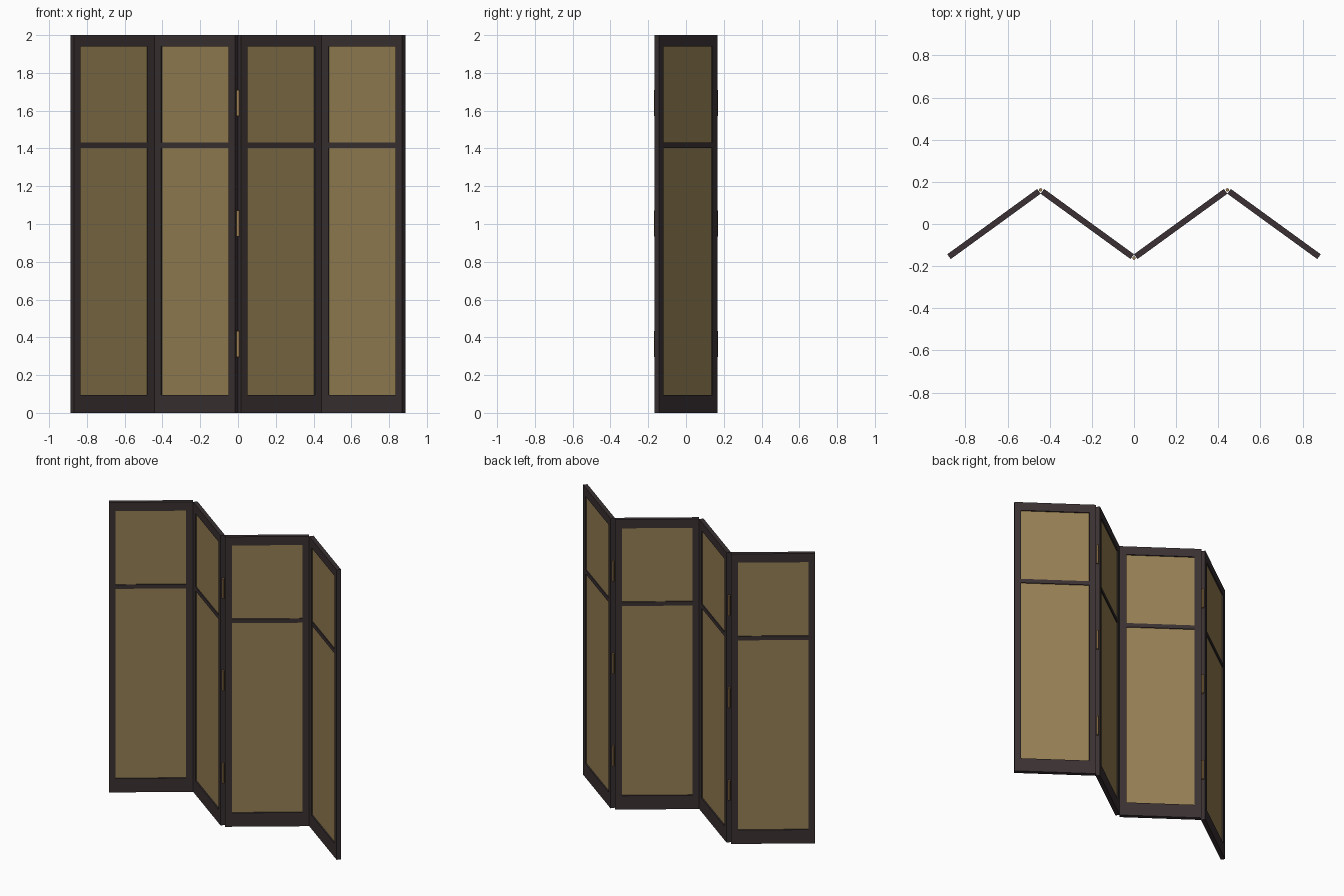
import bpy
import math
from mathutils import Matrix, Vector

cube = bpy.data.objects.get("Cube")
if cube:
    bpy.data.objects.remove(cube, do_unlink=True)


def material(name, color):
    m = bpy.data.materials.new(name)
    m.use_nodes = True
    m.diffuse_color = (*color, 1)
    m.node_tree.nodes["Principled BSDF"].inputs["Base Color"].default_value = (*color, 1)
    return m


dark_wood = material("dark_wood", (0.042, 0.030, 0.032))
tan_paper = material("tan_paper", (0.30, 0.21, 0.085))
brass = material("brass", (0.35, 0.21, 0.08))

HEIGHT, WIDTH, THICK = 2.0, 0.527, 0.028
ANGLE = math.radians(36)
PITCH = 0.443
STILE, TOP_RAIL, BOTTOM_RAIL = 0.043, 0.06, 0.095
MID_LOW, MID_HIGH = 1.403, 1.431


def box(name, x0, x1, z0, z1, depth, mat, placement):
    """Box in a leaf's own plane, then turned and moved into the zigzag."""
    bpy.ops.mesh.primitive_cube_add(size=1)
    ob = bpy.context.object
    ob.name = name
    ob.data.transform(Matrix.Translation(((x0 + x1) / 2, 0, (z0 + z1) / 2))
                      @ Matrix.Diagonal((x1 - x0, depth, z1 - z0, 1)))
    ob.matrix_world = placement
    ob.data.materials.append(mat)
    return ob


# Four framed leaves, alternately turned
half = WIDTH / 2
inner = half - STILE
for i in range(4):
    turn = ANGLE if i % 2 == 0 else -ANGLE
    place = Matrix.Translation(((i - 1.5) * PITCH, 0, 0)) @ Matrix.Rotation(turn, 4, 'Z')
    tag = f"leaf_{i + 1}_"
    box(tag + "left_stile", inner, half, 0, HEIGHT, THICK, dark_wood, place)
    box(tag + "right_stile", -half, -inner, 0, HEIGHT, THICK, dark_wood, place)
    box(tag + "bottom_rail", -inner, inner, 0, BOTTOM_RAIL, THICK, dark_wood, place)
    box(tag + "top_rail", -inner, inner, HEIGHT - TOP_RAIL, HEIGHT, THICK, dark_wood, place)
    box(tag + "middle_rail", -inner, inner, MID_LOW, MID_HIGH, THICK * 0.85, dark_wood, place)
    box(tag + "paper_panel", -inner, inner, BOTTOM_RAIL, HEIGHT - TOP_RAIL, THICK * 0.4,
        tan_paper, place)

# Hinge barrels on the outside of each fold
for i, side in enumerate((1, -1, 1)):
    for j, z in enumerate((0.365, 1.003, 1.64)):
        bpy.ops.mesh.primitive_cylinder_add(
            vertices=12, radius=0.008, depth=0.137,
            location=Vector(((i - 1) * PITCH, side * 0.162, z)))
        ob = bpy.context.object
        ob.name = f"fold_{i + 1}_hinge_{j + 1}"
        ob.data.materials.append(brass)
        bpy.ops.object.shade_smooth_by_angle()
